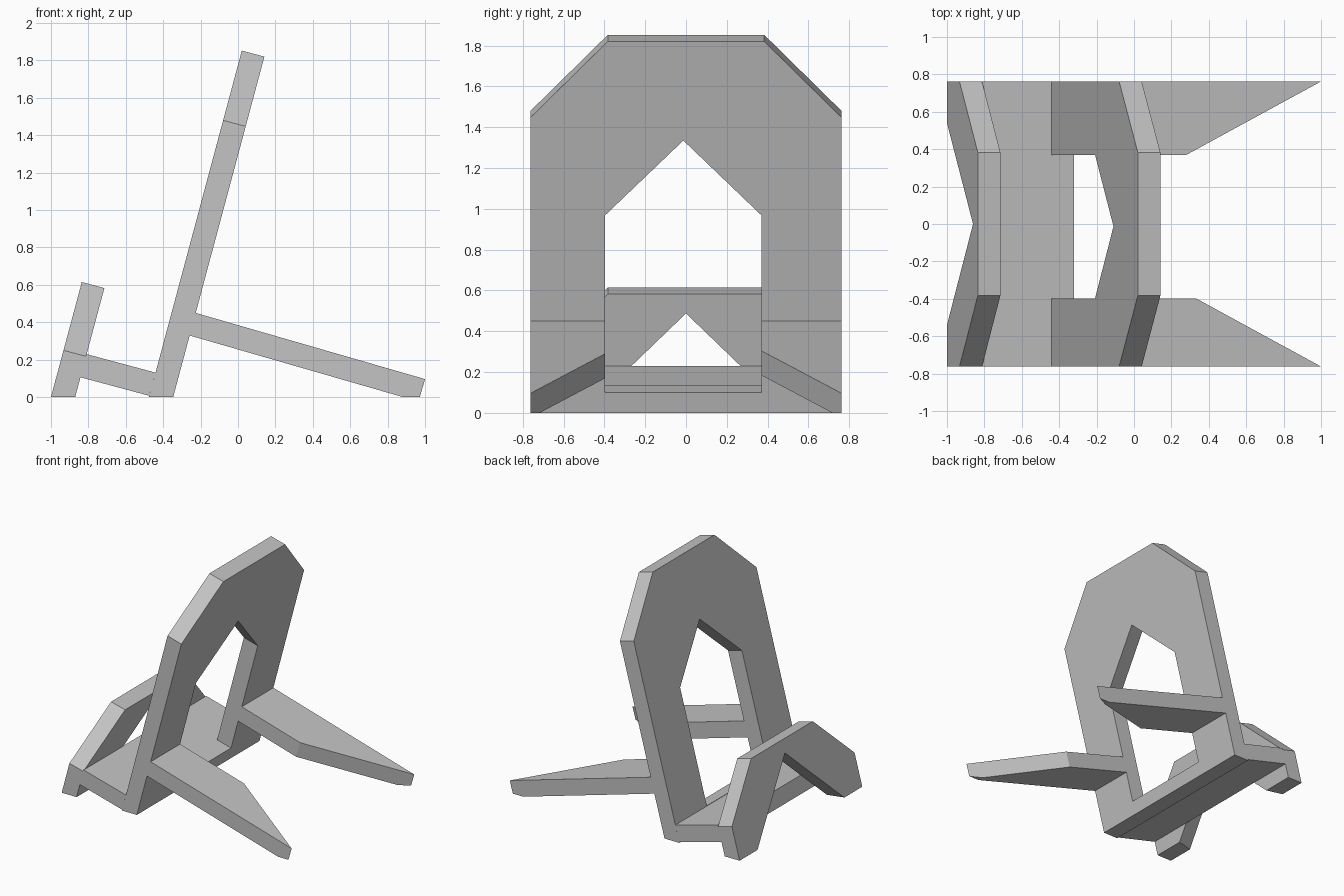
import bpy, bmesh
from math import radians, sin, cos
from mathutils import Vector

cube = bpy.data.objects.get("Cube")
if cube:
    bpy.data.objects.remove(cube, do_unlink=True)

grey = bpy.data.materials.new("plain grey")
grey.use_nodes = True
colour = (0.55, 0.55, 0.55, 1)
grey.diffuse_color = colour
grey.node_tree.nodes["Principled BSDF"].inputs["Base Color"].default_value = colour

HALF = 0.762      # half width of the stand
THICK = 0.125     # board thickness
UNDER = -0.1      # boards start below the ground and are trimmed flat


def board(name, origin, along, normal, loops, thick=THICK):
    """Flat board: loops of (y, distance along) with optional holes, trimmed at the ground."""
    bm = bmesh.new()
    edges = []
    for loop in loops:
        verts = [bm.verts.new(origin + along * s + Vector((0, y, 0))) for y, s in loop]
        edges += [bm.edges.new((a, b)) for a, b in zip(verts, verts[1:] + verts[:1])]
    bmesh.ops.triangle_fill(bm, edges=edges, use_beauty=True)
    side = bmesh.ops.extrude_face_region(bm, geom=bm.faces[:])
    moved = [v for v in side["geom"] if isinstance(v, bmesh.types.BMVert)]
    bmesh.ops.translate(bm, verts=moved, vec=normal * thick)
    # Trim flat where the board meets the ground
    cut = bmesh.ops.bisect_plane(bm, geom=bm.verts[:] + bm.edges[:] + bm.faces[:],
                                 plane_co=(0, 0, 0), plane_no=(0, 0, 1), clear_inner=True)
    rim = [e for e in cut["geom_cut"] if isinstance(e, bmesh.types.BMEdge)]
    if rim:
        bmesh.ops.edgeloop_fill(bm, edges=rim)
    bmesh.ops.dissolve_limit(bm, angle_limit=radians(1), verts=bm.verts[:], edges=bm.edges[:])
    bmesh.ops.recalc_face_normals(bm, faces=bm.faces[:])
    mesh = bpy.data.meshes.new(name)
    bm.to_mesh(mesh)
    bm.free()
    mesh.materials.append(grey)
    bpy.context.collection.objects.link(bpy.data.objects.new(name, mesh))


def axes(degrees):
    """Leaning-up and sloping-down directions for a tilt angle."""
    a = radians(degrees)
    return Vector((sin(a), 0, cos(a))), Vector((cos(a), 0, -sin(a)))


up, down = axes(15)
leg_up, leg_down = axes(16.1)

# Tall leaning back rest with a pointed opening
board("back_rest", Vector((-0.476, 0, 0)), up, down, [
    [(-HALF, UNDER), (HALF, UNDER), (HALF, 1.532), (0.383, 1.918), (-0.383, 1.918), (-HALF, 1.532)],
    [(-0.397, 0.138), (0.37, 0.138), (0.37, 1.035), (-0.013, 1.415), (-0.397, 1.035)]])

# Short lip with a triangular notch between its feet
board("lip", Vector((-1, 0, 0)), up, down, [
    [(-HALF, UNDER), (-0.64, UNDER), (0, 0.538), (0.64, UNDER), (HALF, UNDER),
     (HALF, 0.259), (0.383, 0.637), (-0.383, 0.637), (-HALF, 0.259)]])

# Shelf joining lip and back rest
board("shelf", Vector((-0.811, 0, 0.23)), down, -up, [
    [(-HALF, 0), (HALF, 0), (HALF, 0.383), (-HALF, 0.383)]], 0.128)

# Two tapering support legs
for name, side, inner, bend in (("left_leg", 1, 0.37, 0.527), ("right_leg", -1, 0.397, 0.579)):
    board(name, Vector((-0.226, 0, 0.45)), leg_down, -leg_up, [
        [(side * inner, 0), (side * HALF, 0), (side * HALF, 1.276), (side * inner, bend)]])
